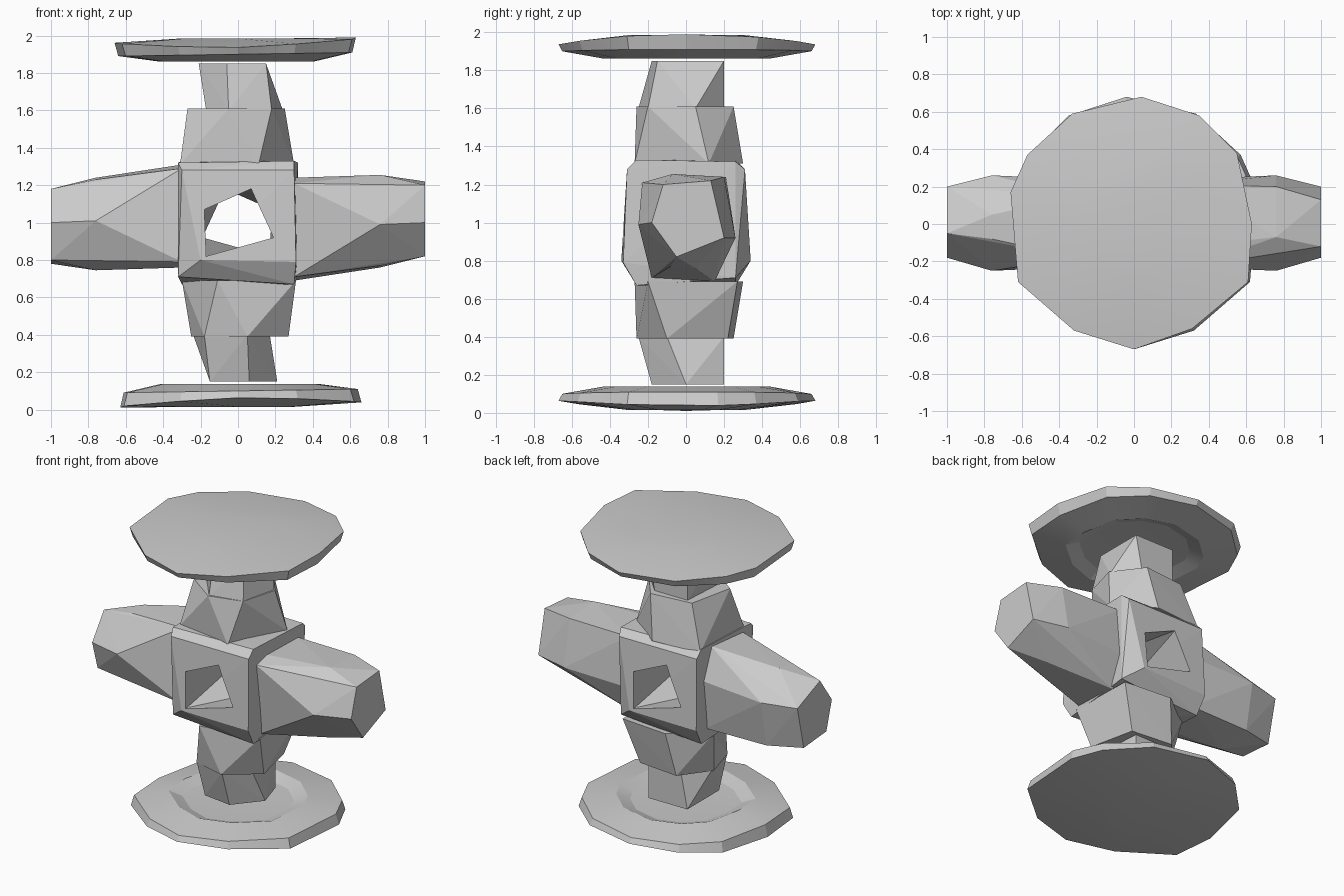
import bpy
import bmesh
import math
from mathutils import Matrix

cube = bpy.data.objects.get("Cube")
if cube:
    bpy.data.objects.remove(cube, do_unlink=True)

grey = bpy.data.materials.new("plain grey")
grey.use_nodes = True
grey.diffuse_color = (0.6, 0.6, 0.6, 1)
grey.node_tree.nodes["Principled BSDF"].inputs["Base Color"].default_value = (0.6, 0.6, 0.6, 1)

# Half turn about the horizontal depth axis through the middle of the model
HALF_TURN = Matrix.Translation((0, 0, 1)) @ Matrix.Rotation(math.pi, 4, "Y") @ Matrix.Translation((0, 0, -1))


def finish(name, bm, turned=False):
    """Turn a bmesh into a named grey object."""
    if turned:
        bm.transform(HALF_TURN)
    bmesh.ops.recalc_face_normals(bm, faces=bm.faces)
    mesh = bpy.data.meshes.new(name)
    bm.to_mesh(mesh)
    bm.free()
    mesh.materials.append(grey)
    obj = bpy.data.objects.new(name, mesh)
    bpy.context.collection.objects.link(obj)
    return obj


def activate(obj):
    bpy.ops.object.select_all(action="DESELECT")
    obj.select_set(True)
    bpy.context.view_layer.objects.active = obj


def hull(name, points, turned=False):
    """Faceted convex block around a few points."""
    bm = bmesh.new()
    for p in points:
        bm.verts.new(p)
    bmesh.ops.convex_hull(bm, input=bm.verts)
    loose = [v for v in bm.verts if not v.link_faces]
    bmesh.ops.delete(bm, geom=loose, context="VERTS")
    return finish(name, bm, turned)


def loft(name, rings, turned=False):
    """Skin a stack of equal rings and cap both ends."""
    bm = bmesh.new()
    loops = [[bm.verts.new(p) for p in ring] for ring in rings]
    for a, b in zip(loops, loops[1:]):
        for i in range(len(a)):
            j = (i + 1) % len(a)
            bm.faces.new((a[i], a[j], b[j], b[i]))
    bm.faces.new(loops[0])
    bm.faces.new(loops[-1])
    bmesh.ops.triangulate(bm, faces=[f for f in bm.faces if len(f.verts) == 4])
    return finish(name, bm, turned)


def flat_ring(z, pairs):
    return [(x, y, z) for x, y in pairs]


def side_ring(x, pairs):
    return [(x, y, z) for y, z in pairs]


# Central block, with its front and back bulging a little
body_points = []
for s in (1, -1):
    body_points += [
        (-0.3 * s, -0.31 * s, 1.28), (0.3 * s, -0.31 * s, 1.28),
        (0.31 * s, -0.33 * s, 0.79), (-0.2 * s, -0.34 * s, 0.8),
        (-0.32 * s, -0.26 * s, 1.32), (0.3 * s, -0.26 * s, 1.33),
        (-0.32 * s, -0.26 * s, 0.71), (0.3 * s, -0.26 * s, 0.67)]
body = hull("central_block", body_points)

# Twisted four-sided hole from front to back
front = [(-0.18, 1.07), (0.07, 1.18), (0.19, 0.92), (-0.17, 0.82)]
back = [(-front[i][0], front[i][1]) for i in (2, 1, 0, 3)]
cutter = loft("hole_cutter", [[(x, y, z) for x, z in ring] for y, ring in
                              ((-0.5, front), (-0.32, front), (0.32, back), (0.5, back))])
cut = body.modifiers.new("hole", "BOOLEAN")
cut.object = cutter
cut.operation = "DIFFERENCE"
cut.solver = "EXACT"
activate(body)
bpy.ops.object.modifier_apply(modifier=cut.name)
bpy.data.objects.remove(cutter, do_unlink=True)

# Side arms: narrow base, wide middle, tapered end
arm = (
    side_ring(0.3, [(-0.23, 1.21), (-0.12, 1.24), (0.21, 1.24), (0.24, 0.9), (0.15, 0.69), (-0.18, 0.71)])
    + side_ring(0.76, [(-0.25, 0.99), (-0.07, 1.255), (0.2, 1.24), (0.26, 0.92), (0.05, 0.76), (-0.08, 0.77)])
    + side_ring(1.0, [(-0.12, 1.2), (0.13, 1.22), (0.2, 0.92), (-0.05, 0.82), (-0.18, 1.0)]))

# Neck in two steps
neck_low = (
    flat_ring(1.31, [(-0.31, -0.2), (0.11, -0.27), (0.3, 0.12), (0.05, 0.3), (-0.3, 0.27)])
    + flat_ring(1.61, [(-0.27, -0.1), (-0.05, -0.26), (0.18, -0.2), (0.25, 0.05), (0.1, 0.25), (-0.2, 0.22)]))
neck_high = (
    flat_ring(1.6, [(-0.17, -0.1), (-0.05, -0.25), (0.18, -0.2), (0.24, 0.05), (0.1, 0.2), (-0.15, 0.2)])
    + flat_ring(1.85, [(-0.21, 0), (-0.06, -0.18), (0.15, -0.15), (0.15, 0.2), (-0.15, 0.2)]))

# End disc: irregular rim, low dome outside, shallow dish toward the neck
rim = [(0.04, 0.68), (0.35, 0.58), (0.55, 0.38), (0.63, 0), (0.61, -0.31), (0.31, -0.56),
       (0, -0.67), (-0.32, -0.57), (-0.62, -0.31), (-0.66, 0.17), (-0.57, 0.37), (-0.33, 0.59)]


def disc_ring(size, z, tilt=0.0, droop=0.0):
    return [(x * size, y * size, z + tilt * x - droop * y * y) for x, y in rim]


disc = [disc_ring(0.45, 1.985), disc_ring(1, 1.977, 0.02, 0.09), disc_ring(0.97, 1.9, 0.015),
        disc_ring(0.65, 1.862), disc_ring(0.52, 1.895), disc_ring(0.3, 1.9)]

for turned, side, level in ((False, "left", "upper"), (True, "right", "lower")):
    hull(side + "_arm", arm, turned)
    hull(level + "_neck_base", neck_low, turned)
    hull(level + "_neck_tip", neck_high, turned)
    activate(loft(level + "_disc", disc, turned))
    bpy.ops.object.shade_smooth_by_angle(angle=math.radians(12))
